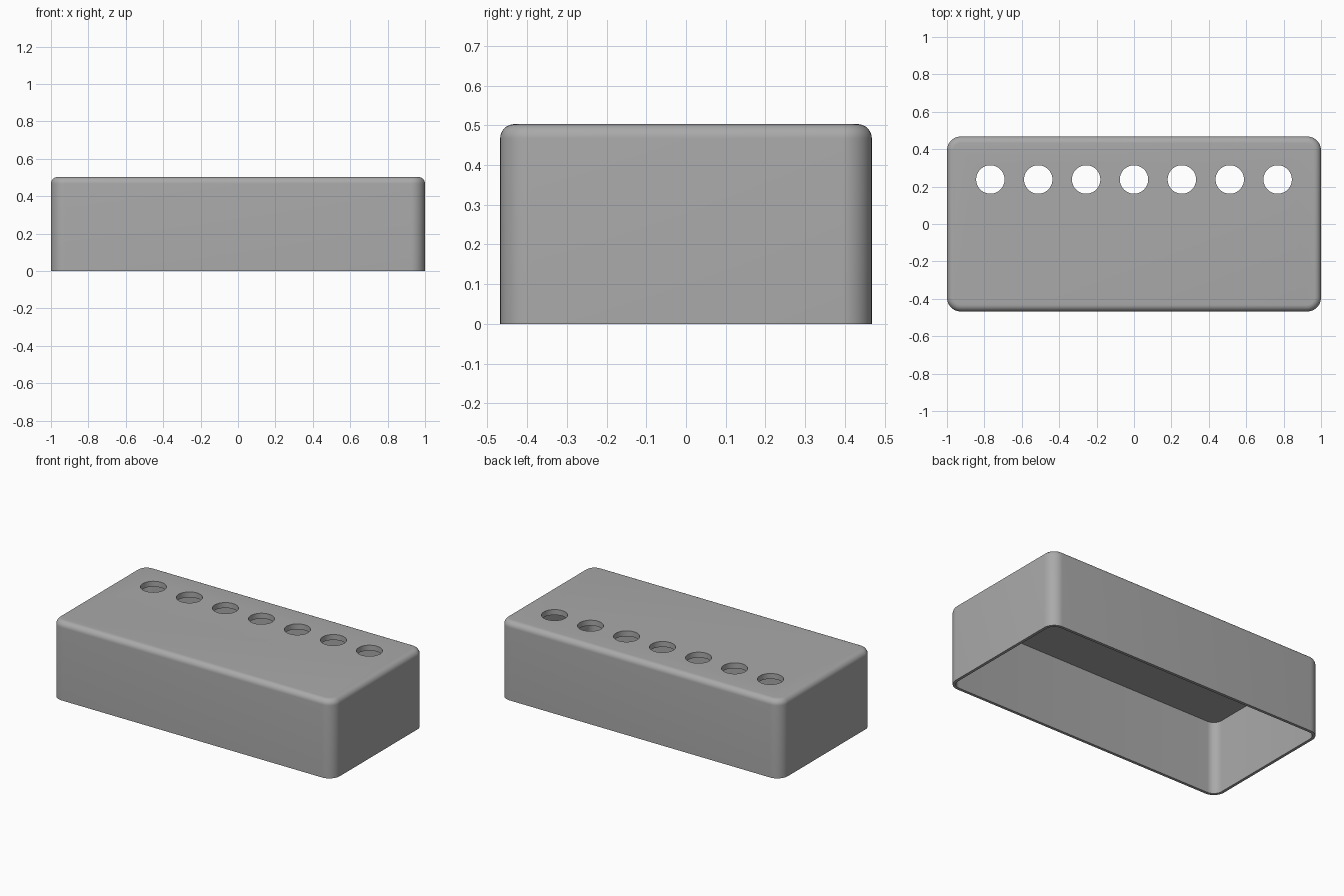
import bpy
import bmesh
import math

if "Cube" in bpy.data.objects:
    bpy.data.objects.remove(bpy.data.objects["Cube"], do_unlink=True)

LENGTH, WIDTH, HEIGHT = 2.0, 0.936, 0.503
CORNER, EDGE = 0.075, 0.036
WALL, ROOF = 0.018, 0.035
HOLES, PITCH, HOLE_Y, HOLE_R = 7, 0.256, 0.238, 0.076

metal = bpy.data.materials.new("satin grey metal")
metal.use_nodes = True
grey = (0.4, 0.4, 0.4, 1.0)
metal.diffuse_color = grey
metal.node_tree.nodes["Principled BSDF"].inputs["Base Color"].default_value = grey


def to_object(bm, name):
    mesh = bpy.data.meshes.new(name)
    bmesh.ops.recalc_face_normals(bm, faces=bm.faces)
    bm.to_mesh(mesh)
    bm.free()
    mesh.materials.append(metal)
    obj = bpy.data.objects.new(name, mesh)
    bpy.context.collection.objects.link(obj)
    return obj


def rounded_box(name, length, width, bottom, top, corner, edge=0.0):
    """Box with rounded upright corners and an optional rounded top rim."""
    bm = bmesh.new()
    bmesh.ops.create_cube(bm, size=1)
    for v in bm.verts:
        v.co = (v.co.x * length, v.co.y * width, top if v.co.z > 0 else bottom)
    upright = [e for e in bm.edges if abs(e.verts[0].co.z - e.verts[1].co.z) > 0.1]
    bmesh.ops.bevel(bm, geom=upright, offset=corner, segments=10,
                    profile=0.5, affect='EDGES')
    if edge:
        rim = [e for e in bm.edges if all(v.co.z > top - 0.001 for v in e.verts)]
        bmesh.ops.bevel(bm, geom=rim, offset=edge, segments=8,
                        profile=0.5, affect='EDGES')
    return to_object(bm, name)


def cut(target, cutter):
    mod = target.modifiers.new("cut", 'BOOLEAN')
    mod.operation = 'DIFFERENCE'
    mod.solver = 'EXACT'
    mod.object = cutter
    bpy.context.view_layer.objects.active = target
    bpy.ops.object.modifier_apply(modifier=mod.name)
    bpy.data.objects.remove(cutter, do_unlink=True)


# Outer shell, hollowed from below
cover = rounded_box("cover", LENGTH, WIDTH, 0, HEIGHT, CORNER, EDGE)
cut(cover, rounded_box("cavity_cutter", LENGTH - 2 * WALL, WIDTH - 2 * WALL,
                       -0.1, HEIGHT - ROOF, CORNER - WALL))

# Row of round holes through the roof
bm = bmesh.new()
for i in range(HOLES):
    ring = bmesh.ops.create_cone(bm, cap_ends=True, segments=48, radius1=HOLE_R,
                                 radius2=HOLE_R, depth=0.2)
    bmesh.ops.translate(bm, verts=ring["verts"],
                        vec=((i - (HOLES - 1) / 2) * PITCH, HOLE_Y, HEIGHT))
cut(cover, to_object(bm, "hole_cutter"))

# Smooth rounded corners, crisp rims
bpy.ops.object.select_all(action='DESELECT')
cover.select_set(True)
bpy.context.view_layer.objects.active = cover
bpy.ops.object.shade_smooth_by_angle(angle=math.radians(30))
